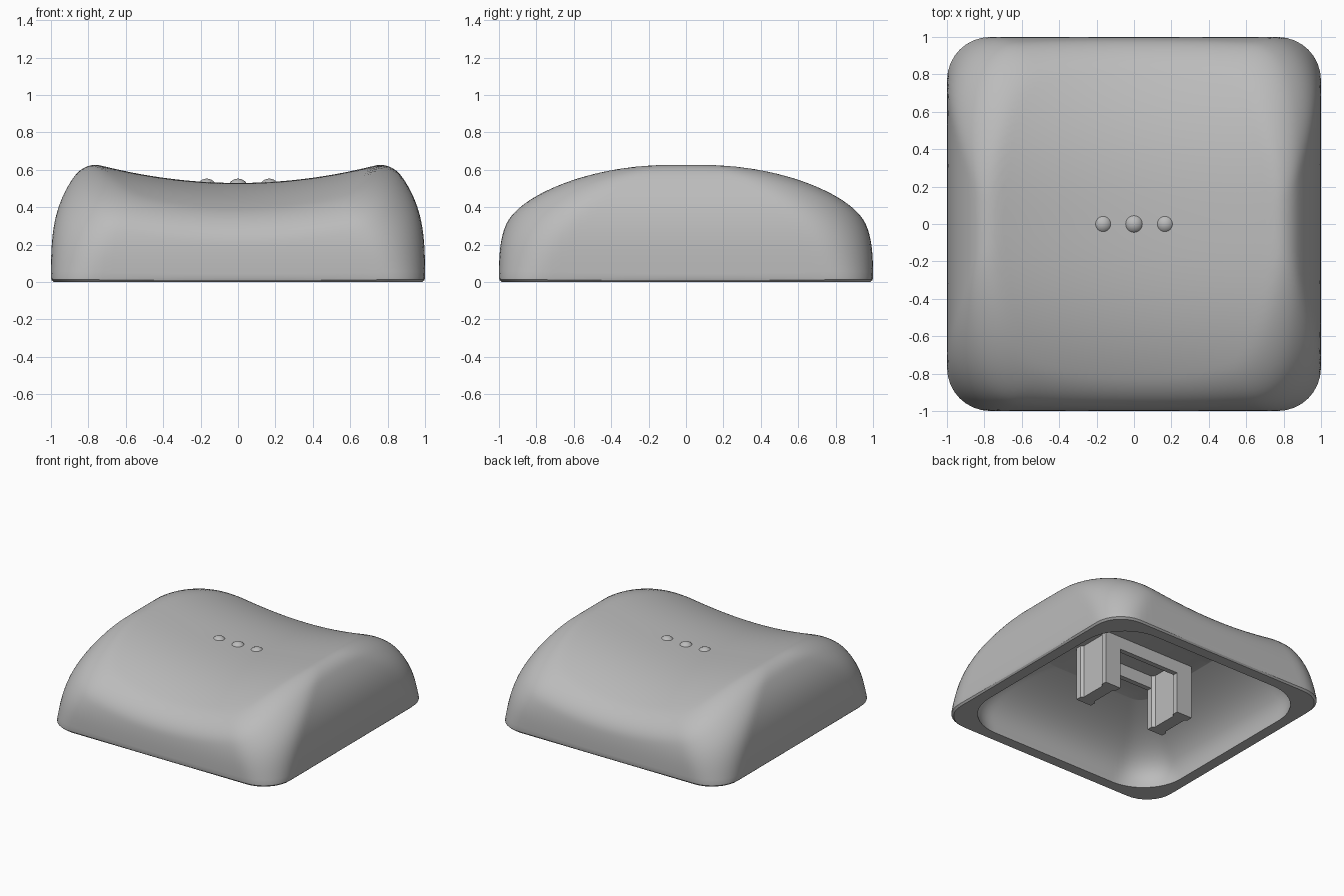
import bpy, bmesh, math
from mathutils import Vector

cube = bpy.data.objects.get("Cube")
if cube:
    bpy.data.objects.remove(cube)

SEGS, RINGS = 192, 72
CEILING = 0.43

grey = bpy.data.materials.new("light grey plastic")
grey.use_nodes = True
grey.diffuse_color = (0.5, 0.5, 0.5, 1)
grey.node_tree.nodes["Principled BSDF"].inputs["Base Color"].default_value = (0.5, 0.5, 0.5, 1)


def finish(name, bm, smooth=True):
    """Turn a bmesh into a named grey object."""
    bmesh.ops.recalc_face_normals(bm, faces=bm.faces)
    mesh = bpy.data.meshes.new(name)
    bm.to_mesh(mesh)
    bm.free()
    mesh.materials.append(grey)
    obj = bpy.data.objects.new(name, mesh)
    bpy.context.collection.objects.link(obj)
    if smooth:
        bpy.ops.object.select_all(action='DESELECT')
        obj.select_set(True)
        bpy.context.view_layer.objects.active = obj
        bpy.ops.object.shade_smooth_by_angle(angle=math.radians(30))
    return obj


def rounded_rect(x, y, hx, hy, r):
    """Signed distance to a rounded rectangle."""
    dx, dy = abs(x) - hx + r, abs(y) - hy + r
    return math.hypot(max(dx, 0), max(dy, 0)) + min(max(dx, dy), 0) - r


def outer(p):
    """Bulging walls blended into a saddle-shaped top."""
    x, y, z = p
    foot = 0.015 * max(0, 1 - z / 0.02) ** 2
    lean = z ** 3.25
    hx, hy = 1 - 0.8 * lean - foot, 1 - 1.7 * lean - foot
    wall = rounded_rect(x, y, hx, hy, 0.22 + 0.45 * z)
    top = z - (0.53 + 0.09 * (x / 0.72) ** 2 - 0.23 * abs(y) ** 2.6)
    k = 0.1
    blend = max(k - abs(wall - top), 0) / k
    return max(wall, top) + blend * blend * k / 4


def cast(direction, field):
    """Point where a ray from the origin leaves the field."""
    lo, hi = 0.0, 1.6
    for _ in range(24):
        mid = (lo + hi) / 2
        if field(direction * mid) < 0:
            lo = mid
        else:
            hi = mid
    return direction * lo


# Shell: outer surface, flat rim and hollow inside as one skin
bm = bmesh.new()
angles = [2 * math.pi * i / SEGS for i in range(SEGS)]
rings = []
elevations = [math.pi / 2 * i / RINGS for i in range(RINGS - 1, 0, -1)] + [0.01, 0.0]
for e in elevations:
    rings.append([cast(Vector((math.cos(a) * math.cos(e), math.sin(a) * math.cos(e), math.sin(e))), outer)
                  for a in angles])
steps = 20
for i in range(steps + 1):
    t = math.sin(math.pi / 2 * i / steps)
    half = 0.9 - 0.44 * t ** 2.5
    corner = 0.35 - 0.25 * t
    rings.append([cast(Vector((math.cos(a), math.sin(a), 0)),
                       lambda p: rounded_rect(p.x, p.y, half, half, corner)) + Vector((0, 0, CEILING * t))
                  for a in angles])
loops = [[bm.verts.new(p) for p in ring] for ring in rings]
for a, b in zip(loops, loops[1:]):
    for i in range(SEGS):
        j = (i + 1) % SEGS
        bm.faces.new((a[i], a[j], b[j], b[i]))
crown = bm.verts.new(cast(Vector((0, 0, 1)), outer))
for i in range(SEGS):
    bm.faces.new((crown, loops[0][i], loops[0][(i + 1) % SEGS]))
bm.faces.new(loops[-1])
finish("keycap_shell", bm)

# Three touch bumps on the top
for name, x in (("right_bump", -0.167), ("centre_bump", 0), ("left_bump", 0.167)):
    bm = bmesh.new()
    bmesh.ops.create_uvsphere(bm, u_segments=32, v_segments=16, radius=0.055)
    bmesh.ops.translate(bm, verts=bm.verts, vec=(x, 0, 0.498))
    finish(name, bm)

# Two stem prongs with an I-shaped section
quarter = [(0.068, 0.165), (0.068, 0.12), (0.05, 0.10)]
section = (quarter + [(x, -y) for x, y in reversed(quarter)]
           + [(-x, -y) for x, y in quarter] + [(-x, y) for x, y in reversed(quarter)])
for name, x0 in (("right_prong", -0.335), ("left_prong", 0.335)):
    bm = bmesh.new()
    face = bm.faces.new([bm.verts.new((x + x0, y, 0.005)) for x, y in section])
    top = bmesh.ops.extrude_face_region(bm, geom=[face])["geom"]
    bmesh.ops.translate(bm, verts=[v for v in top if isinstance(v, bmesh.types.BMVert)],
                        vec=(0, 0, CEILING))
    finish(name, bm, smooth=False)

# Two thin ribs joining the prongs under the ceiling
for name, y in (("front_rib", -0.145), ("back_rib", 0.145)):
    bm = bmesh.new()
    bmesh.ops.create_cube(bm, size=1)
    bmesh.ops.scale(bm, verts=bm.verts, vec=(0.6, 0.04, 0.11))
    bmesh.ops.translate(bm, verts=bm.verts, vec=(0, y, 0.385))
    finish(name, bm, smooth=False)
